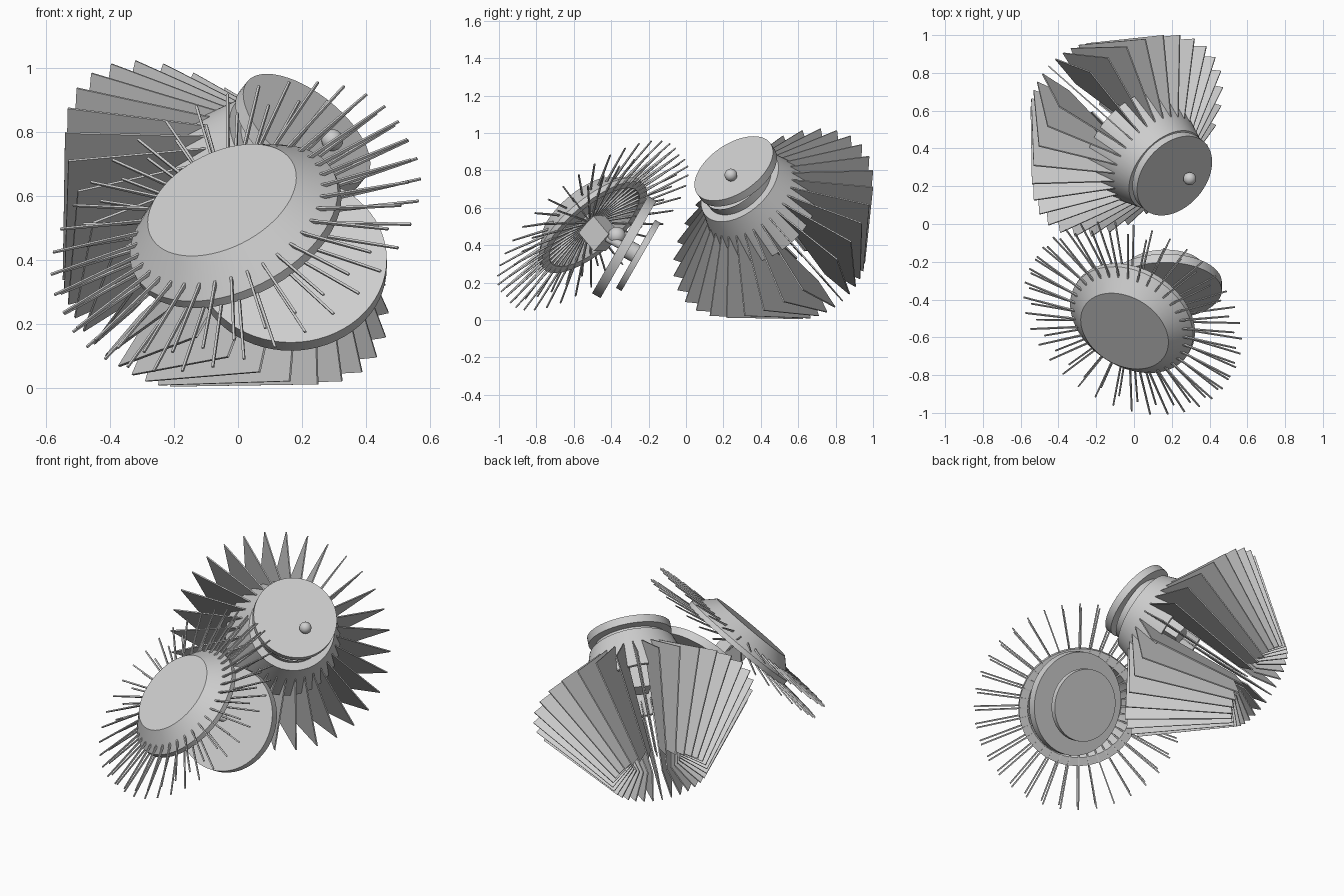
import bpy, bmesh, math
from mathutils import Vector, Matrix

if "Cube" in bpy.data.objects:
    bpy.data.objects.remove(bpy.data.objects["Cube"])

grey = bpy.data.materials.new("light_grey")
grey.diffuse_color = (0.62, 0.62, 0.62, 1)
grey.use_nodes = True
grey.node_tree.nodes["Principled BSDF"].inputs["Base Color"].default_value = grey.diffuse_color


def frame(origin, depth_axis):
    """Local +z runs along the depth axis of a part."""
    q = Vector(depth_axis).normalized().to_track_quat('Z', 'Y')
    return Matrix.Translation(origin) @ q.to_matrix().to_4x4()


def finish(name, bm, matrix, smooth=False):
    bmesh.ops.recalc_face_normals(bm, faces=bm.faces)
    mesh = bpy.data.meshes.new(name)
    bm.to_mesh(mesh)
    bm.free()
    mesh.materials.append(grey)
    ob = bpy.data.objects.new(name, mesh)
    ob.matrix_world = matrix
    bpy.context.collection.objects.link(ob)
    if smooth:
        bpy.context.view_layer.objects.active = ob
        ob.select_set(True)
        bpy.ops.object.shade_smooth_by_angle(angle=math.radians(30))
        ob.select_set(False)
    return ob


def lathe(name, profile, matrix, sides=64, smooth=True):
    """Spin (radius, depth) points about local z; end points on the axis close it."""
    bm = bmesh.new()
    verts = [bm.verts.new((r, 0, d)) for r, d in profile]
    edges = [bm.edges.new(p) for p in zip(verts, verts[1:])]
    bmesh.ops.spin(bm, geom=verts + edges, cent=(0, 0, 0), axis=(0, 0, 1),
                   angle=2 * math.pi, steps=sides, use_duplicate=False)
    bmesh.ops.remove_doubles(bm, verts=bm.verts, dist=1e-4)
    return finish(name, bm, matrix, smooth)


def blades(name, outline, count, thick, matrix, phase=0.0):
    """Ring of thin radial plates cut to a (radius, depth) outline."""
    bm = bmesh.new()
    for i in range(count):
        turn = Matrix.Rotation(2 * math.pi * (i + phase) / count, 3, 'Z')
        a, b = [[bm.verts.new(turn @ Vector((r, s * thick / 2, d))) for r, d in outline]
                for s in (-1, 1)]
        bm.faces.new(a)
        bm.faces.new(b[::-1])
        n = len(outline)
        for k in range(n):
            bm.faces.new((a[k], b[k], b[(k + 1) % n], a[(k + 1) % n]))
    return finish(name, bm, matrix)


def box(name, size, depth, matrix):
    bm = bmesh.new()
    bmesh.ops.create_cube(bm, size=1)
    bmesh.ops.scale(bm, vec=size, verts=bm.verts)
    bmesh.ops.translate(bm, vec=(0, 0, depth), verts=bm.verts)
    return finish(name, bm, matrix)


def ball(name, centre, radius):
    bm = bmesh.new()
    bmesh.ops.create_uvsphere(bm, u_segments=24, v_segments=12, radius=radius)
    return finish(name, bm, Matrix.Translation(centre), True)


def disc(name, radius, thick, matrix):
    return lathe(name, [(0, -thick / 2), (radius, -thick / 2),
                        (radius, thick / 2), (0, thick / 2)], matrix)


# Rear cap, tipped slightly against the cone below it
cap = frame((0.215, 0.255, 0.81), (-0.55, 0.47, -0.69))
lathe("rear_cap", [(0, 0), (0.238, 0), (0.238, 0.045), (0, 0.045)], cap)
ball("cap_knob", (0.295, 0.24, 0.775), 0.034)

# Rear finned cone
rear = frame((0.229, 0.234, 0.7815), (-0.60, 0.53, -0.60))
lathe("rear_neck", [(0.20, 0.05), (0.20, 0.14)], rear)
lathe("rear_cone", [(0, 0.10), (0.245, 0.10), (0.33, 0.37), (0.31, 0.37),
                    (0.24, 0.20), (0, 0.20)], rear, 48)
blades("rear_fins", [(0.27, 0.19), (0.632, 0.44), (0.27, 0.935), (0.14, 0.82),
                     (0.27, 0.36)], 32, 0.007, rear)
box("rear_hub", (0.10, 0.10, 0.18), 0.28, rear)

# Front spiked dish
front = frame((-0.05, -0.567, 0.588), (0.37, 0.595, -0.715))
lathe("front_dish", [(0, 0), (0.25, 0), (0.35, 0.10), (0.35, 0.13), (0.30, 0.13),
                     (0.25, 0.05), (0, 0.05)], front)

# Two rings of thin tapered rods; the rear ring runs in to the hub
for name, inner, root, tip in (("front_spikes", 0.28, 0.065, 0.075),
                               ("back_spikes", 0.06, 0.10, 0.158)):
    blades(name, [(inner, root - 0.006), (0.605, tip - 0.003),
                  (0.605, tip + 0.003), (inner, root + 0.006)], 36, 0.008, front, 0.5)
box("front_hub", (0.12, 0.13, 0.17), 0.16, front)

# Ball joint and mounting discs behind the dish
back = (0, 0.87, -0.5)
ball("joint_ball", (0.09, -0.37, 0.45), 0.048)
start, end = Vector((0.02, -0.46, 0.46)), Vector((0.165, -0.33, 0.39))
rod = (end - start).length
lathe("joint_rod", [(0, 0), (0.022, 0), (0.022, rod), (0, rod)],
      frame(start, end - start), 16)
disc("large_disc", 0.30, 0.052, frame((0.165, -0.33, 0.39), back))
disc("small_disc", 0.21, 0.034, frame((0.165, -0.255, 0.345), back))
lathe("disc_spacer", [(0.05, 0), (0.05, 0.09)], frame((0.165, -0.33, 0.39), back), 24)
